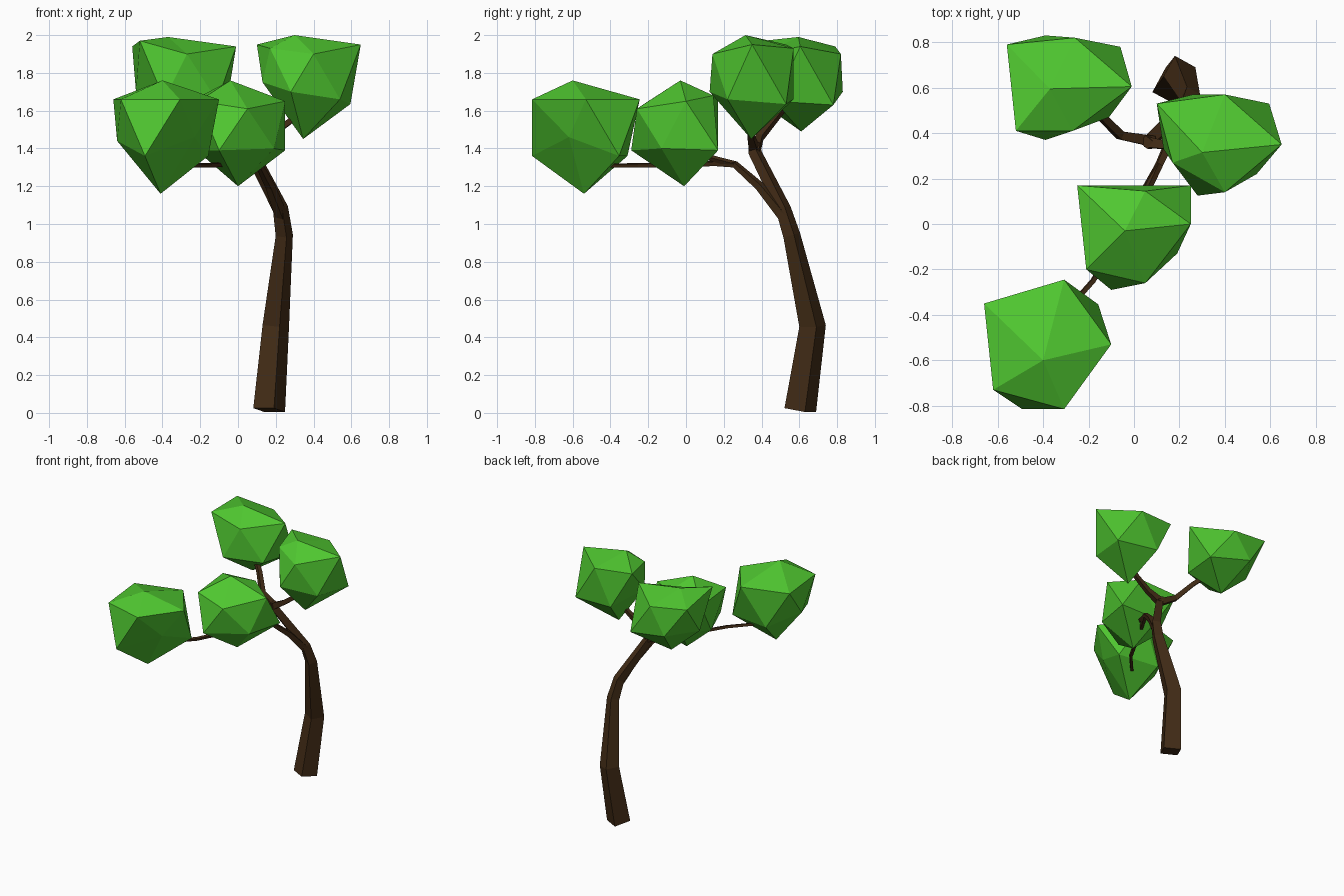
import bpy, bmesh, math
from mathutils import Vector


def material(name, color):
    m = bpy.data.materials.new(name)
    m.diffuse_color = (*color, 1)
    return m


BARK = material("bark", (0.055, 0.025, 0.008))
LEAF = material("leaf", (0.08, 0.58, 0.03))


def add_object(name, bm, mat):
    bmesh.ops.recalc_face_normals(bm, faces=bm.faces)
    me = bpy.data.meshes.new(name)
    bm.to_mesh(me)
    bm.free()
    me.materials.append(mat)
    ob = bpy.data.objects.new(name, me)
    bpy.context.collection.objects.link(ob)
    return ob


def limb(name, path):
    """Square tapering tube through (x, y, z, radius) points."""
    bm = bmesh.new()
    pts = [Vector(p[:3]) for p in path]
    last = len(pts) - 1
    corner = Vector((math.cos(math.radians(17)), math.sin(math.radians(17)), 0))
    rings = []
    for i, p in enumerate(pts):
        before = (p - pts[i - 1]).normalized() if i else Vector()
        after = (pts[i + 1] - p).normalized() if i < last else Vector()
        t = (before + after).normalized()
        corner = (corner - t * corner.dot(t)).normalized()
        side = t.cross(corner)
        r = path[i][3]
        rings.append([bm.verts.new(p + d * r) for d in (corner, side, -corner, -side)])
    for a, b in zip(rings, rings[1:]):
        for k in range(4):
            n = (k + 1) % 4
            bm.faces.new((a[k], a[n], b[n], b[k]))
    bm.faces.new(rings[0])
    bm.faces.new(rings[-1])
    return add_object(name, bm, BARK)


def crown(name, center, radius, moves):
    """Twenty-sided leaf clump; a few corners are pulled to new places.
    Corner order: 0 bottom, 1-5 lower ring, 6-10 upper ring, 11 top."""
    bm = bmesh.new()
    bmesh.ops.create_icosphere(bm, subdivisions=1, radius=radius)
    bmesh.ops.translate(bm, verts=bm.verts, vec=center)

    def order(v):
        d = v.co - Vector(center)
        level = round(d.z / radius * 2)
        ang = math.degrees(math.atan2(d.y, d.x))
        start = 0 if level < 0 else -36
        return (level, round((start - ang) % 360) if abs(level) == 1 else 0)

    for i, v in enumerate(sorted(bm.verts, key=order)):
        if i in moves:
            v.co = moves[i]
    return add_object(name, bm, LEAF)


# Trunk and limbs
limb("trunk", [(0.165, 0.605, 0.015, 0.088), (0.2, 0.67, 0.46, 0.073),
               (0.245, 0.56, 0.94, 0.047), (0.225, 0.515, 1.08, 0.042),
               (0.07, 0.365, 1.38, 0.036), (0.055, 0.36, 1.43, 0.03)])
limb("left_branch", [(0.08, 0.365, 1.38, 0.034), (-0.06, 0.39, 1.46, 0.026),
                     (-0.15, 0.48, 1.57, 0.022), (-0.27, 0.57, 1.68, 0.018)])
limb("right_branch", [(0.06, 0.36, 1.40, 0.034), (0.16, 0.345, 1.46, 0.024),
                      (0.27, 0.345, 1.54, 0.021), (0.35, 0.35, 1.62, 0.018)])
limb("front_branch", [(0.235, 0.53, 1.03, 0.036), (0.17, 0.39, 1.2, 0.026),
                      (0.11, 0.26, 1.315, 0.02), (0.05, 0.16, 1.32, 0.016),
                      (-0.18, -0.25, 1.31, 0.014), (-0.36, -0.45, 1.31, 0.013)])
limb("middle_twig", [(0.11, 0.26, 1.315, 0.018), (0.05, 0.13, 1.35, 0.016),
                     (0.0, 0.0, 1.42, 0.014)])

# Leaf clumps
crown("front_crown", (-0.40, -0.53, 1.51), 0.335, {
    0: (-0.41, -0.54, 1.16), 1: (-0.23, -0.62, 1.46), 3: (-0.64, -0.53, 1.44),
    4: (-0.48, -0.31, 1.36), 8: (-0.66, -0.35, 1.66), 7: (-0.62, -0.73, 1.66),
    11: (-0.40, -0.60, 1.76)})
crown("middle_crown", (0, 0, 1.51), 0.305, {
    0: (0, -0.01, 1.20), 1: (0.19, -0.13, 1.40), 2: (-0.10, -0.29, 1.39),
    3: (-0.22, 0, 1.39), 4: (-0.08, 0.17, 1.39), 5: (0.25, 0.17, 1.39),
    6: (0.05, -0.26, 1.61), 7: (-0.21, -0.20, 1.65), 8: (-0.25, 0.17, 1.65),
    9: (0.05, 0.145, 1.68), 10: (0.25, 0, 1.65), 11: (-0.04, -0.03, 1.76)})
crown("left_crown", (-0.30, 0.60, 1.78), 0.305, {
    0: (-0.30, 0.61, 1.49), 1: (-0.11, 0.47, 1.65), 2: (-0.39, 0.37, 1.66),
    3: (-0.54, 0.60, 1.70), 4: (-0.39, 0.83, 1.70), 5: (-0.06, 0.78, 1.63),
    6: (-0.27, 0.41, 1.90), 7: (-0.52, 0.41, 1.97), 8: (-0.56, 0.79, 1.94),
    9: (-0.26, 0.82, 1.90), 10: (-0.01, 0.605, 1.94), 11: (-0.37, 0.595, 1.99)})
crown("right_crown", (0.37, 0.35, 1.78), 0.31, {
    0: (0.345, 0.345, 1.45), 1: (0.54, 0.22, 1.66), 2: (0.28, 0.125, 1.70),
    3: (0.13, 0.33, 1.75), 4: (0.26, 0.57, 1.66), 5: (0.595, 0.53, 1.635),
    6: (0.40, 0.14, 1.90), 7: (0.17, 0.27, 1.93), 8: (0.10, 0.53, 1.95),
    9: (0.40, 0.57, 1.93), 10: (0.65, 0.35, 1.95), 11: (0.30, 0.315, 2.0)})
